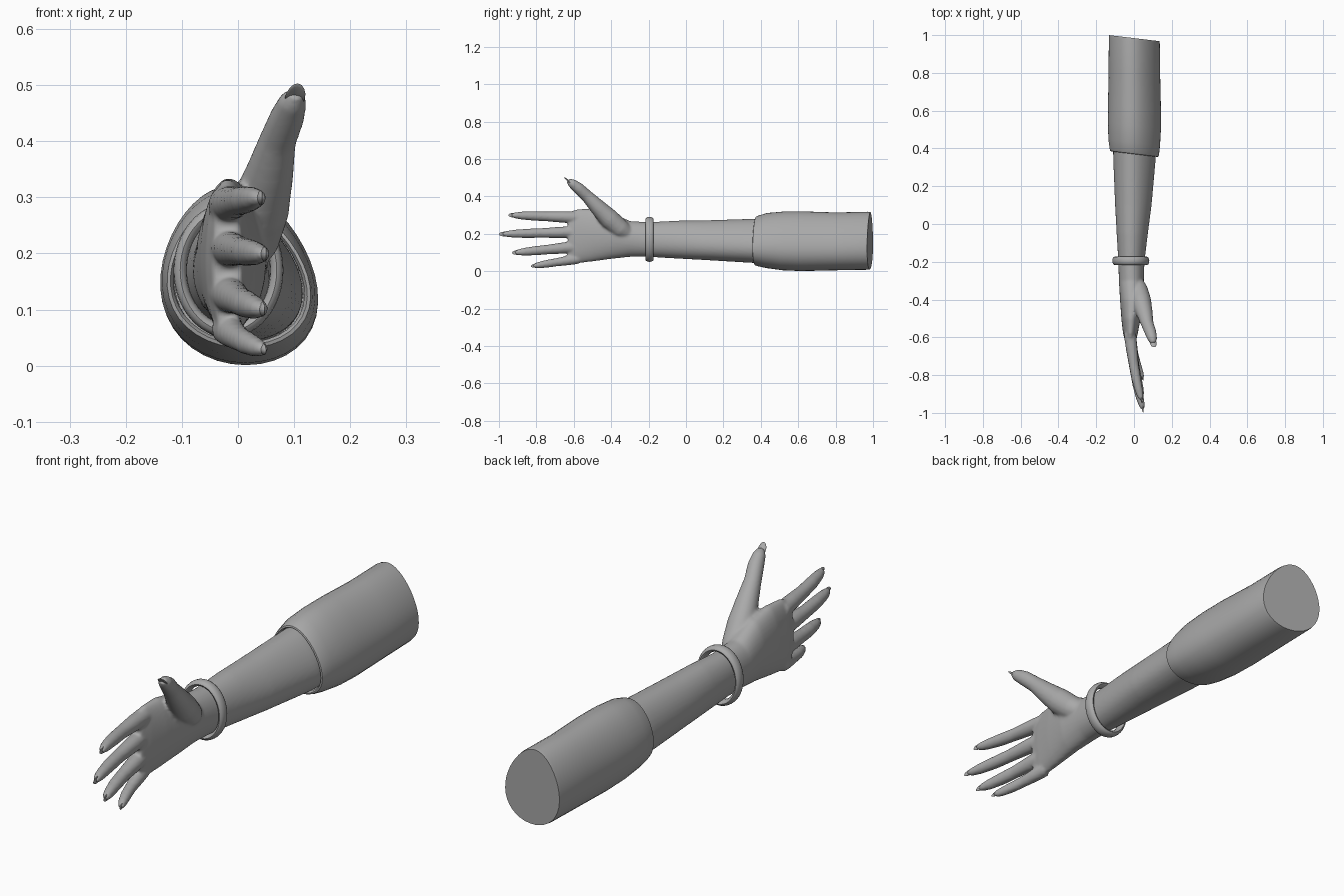
import bpy, bmesh
from math import sin, cos, pi
from mathutils import Vector, Matrix

if "Cube" in bpy.data.objects:
    bpy.data.objects.remove(bpy.data.objects["Cube"])

grey = bpy.data.materials.new("plain grey")
grey.use_nodes = True
COLOUR = (0.4, 0.4, 0.4, 1)
grey.diffuse_color = COLOUR
grey.node_tree.nodes["Principled BSDF"].inputs["Base Color"].default_value = COLOUR


def make_object(name, bm):
    """Turn a bmesh into a smooth shaded object."""
    bmesh.ops.recalc_face_normals(bm, faces=bm.faces)
    mesh = bpy.data.meshes.new(name)
    bm.to_mesh(mesh)
    bm.free()
    obj = bpy.data.objects.new(name, mesh)
    bpy.context.collection.objects.link(obj)
    mesh.materials.append(grey)
    bpy.ops.object.select_all(action='DESELECT')
    obj.select_set(True)
    bpy.context.view_layer.objects.active = obj
    bpy.ops.object.shade_smooth_by_angle(angle=0.7)
    return obj


def loft(bm, rings, closed=False):
    """Skin a list of point rings; cap the ends unless closed."""
    loops = [[bm.verts.new(p) for p in ring] for ring in rings]
    pairs = list(zip(loops, loops[1:]))
    if closed:
        pairs.append((loops[-1], loops[0]))
    for a, b in pairs:
        for i in range(len(a)):
            j = (i + 1) % len(a)
            bm.faces.new((a[i], a[j], b[j], b[i]))
    if not closed:
        bm.faces.new(loops[0])
        bm.faces.new(loops[-1])


def section(y, left, right, low, high, egg=0.0, slant=0.0, n=40):
    """Egg shaped cross-section across the arm, given its extents."""
    ring = []
    for k in range(n):
        t = 2 * pi * k / n
        x = (left + right) / 2 + (right - left) / 2 * cos(t) * (1 - egg * sin(t)) - egg * 0.07 * sin(t)
        ring.append(Vector((x, y - slant * x, (low + high) / 2 + (high - low) / 2 * sin(t))))
    return ring


def tube(bm, path, n=16):
    """Round tapering limb through points of (x, y, z, radius)."""
    points = [Vector(p[:3]) for p in path]
    rot = (points[-1] - points[0]).to_track_quat('Z', 'Y')
    loft(bm, [[c + rot @ Vector((p[3] * cos(2 * pi * k / n), p[3] * sin(2 * pi * k / n), 0))
               for k in range(n)] for c, p in zip(points, path)])


def nail(name, tip, direction, dorsal, length, width):
    """Thin curved oval plate ending at the tip."""
    d = Vector(direction).normalized()
    n = Vector(dorsal)
    n = (n - d * n.dot(d)).normalized()
    side = d.cross(n)
    bm = bmesh.new()
    bmesh.ops.create_uvsphere(bm, u_segments=16, v_segments=10, radius=1)
    centre = Vector(tip) - d * length / 2
    for v in bm.verts:
        x, y, z = v.co
        v.co = centre + side * x * width / 2 + d * y * length / 2 + n * (z * 0.004 - x * x * 0.005)
    make_object(name, bm)


# Forearm, wrist and palm as one body
body = bmesh.new()
loft(body, [section(*s) for s in (
    (0.50, -0.11, 0.11, 0.04, 0.285, 0.2),
    (0.35, -0.11, 0.11, 0.045, 0.28, 0.2),
    (0.10, -0.10, 0.09, 0.06, 0.272, 0.15),
    (-0.05, -0.092, 0.072, 0.068, 0.27, 0.1),
    (-0.20, -0.083, 0.055, 0.077, 0.262, 0.05),
    (-0.30, -0.08, 0.052, 0.077, 0.268),
    (-0.40, -0.074, 0.05, 0.066, 0.315),
    (-0.50, -0.067, 0.035, 0.052, 0.335),
    (-0.58, -0.058, 0.02, 0.043, 0.332),
    (-0.63, -0.045, 0.008, 0.045, 0.315))])

# Fingers: root height, tip position
fingers = {"index": (0.287, (0.043, -0.95, 0.300)),
           "middle": (0.210, (0.050, -1.0, 0.198)),
           "ring": (0.131, (0.047, -0.93, 0.098)),
           "little": (0.066, (0.050, -0.83, 0.026))}
for name, (height, tip) in fingers.items():
    tip = Vector(tip)
    root = Vector((-0.022, -0.58, height))
    size = 0.85 if name == "little" else 1
    path = []
    for f, r, bow in ((0, 0.033, 0), (0.2, 0.031, -0.004), (0.45, 0.026, -0.008), (0.65, 0.025, -0.008),
                      (0.82, 0.021, -0.005), (0.91, 0.016, -0.002), (0.955, 0.008, 0)):
        p = root.lerp(tip, f)
        path.append((p.x + bow, p.y, p.z, r * size))
    tube(body, path)
    direction = Vector((tip.x - root.x + 0.03, tip.y - root.y, tip.z - root.z))
    nail(name + "_nail", tip, direction, (-1, 0, 0), 0.065, 0.026 * size)

# Thumb with the fleshy base of the palm
tube(body, ((0.005, -0.30, 0.19, 0.04), (0.022, -0.35, 0.225, 0.052), (0.038, -0.41, 0.28, 0.054),
            (0.057, -0.475, 0.345, 0.043), (0.071, -0.53, 0.402, 0.033), (0.088, -0.575, 0.444, 0.031),
            (0.098, -0.61, 0.471, 0.025), (0.103, -0.63, 0.485, 0.013)))
nail("thumb_nail", (0.107, -0.652, 0.503), (0.15, -0.75, 0.6), (0, 0.6, 0.8), 0.07, 0.036)

# Blend the limbs into one skin
arm = make_object("arm_and_hand", body)
remesh = arm.modifiers.new("blend", 'REMESH')
remesh.mode = 'VOXEL'
remesh.voxel_size = 0.006
remesh.use_smooth_shade = True
relax = arm.modifiers.new("relax", 'SMOOTH')
relax.factor = 0.5
relax.iterations = 8

# Sleeve with a rolled, open cuff
sleeve = bmesh.new()
loft(sleeve, [section(*s, 0.2, 0.12) for s in (
    (0.45, -0.113, 0.111, 0.038, 0.285),
    (0.378, -0.115, 0.113, 0.042, 0.280),
    (0.370, -0.120, 0.118, 0.037, 0.285),
    (0.372, -0.126, 0.124, 0.031, 0.291),
    (0.385, -0.129, 0.127, 0.027, 0.297),
    (0.43, -0.135, 0.132, 0.017, 0.311),
    (0.52, -0.138, 0.137, 0.005, 0.319),
    (0.62, -0.137, 0.137, 0.001, 0.320),
    (0.80, -0.134, 0.133, 0.005, 0.314),
    (0.97, -0.133, 0.131, 0.008, 0.318),
    (0.984, -0.131, 0.129, 0.010, 0.316))])
make_object("sleeve", sleeve)

# Bracelet around the wrist
bangle = bmesh.new()
rings = []
for k in range(48):
    t = 2 * pi * k / 48
    rings.append([Vector((-0.017 + (0.086 + 0.012 * cos(u)) * cos(t),
                          -0.195 + 0.022 * sin(u),
                          0.17 + (0.108 + 0.012 * cos(u)) * sin(t)))
                  for u in (2 * pi * j / 12 for j in range(12))])
loft(bangle, rings, closed=True)
make_object("bracelet", bangle)
